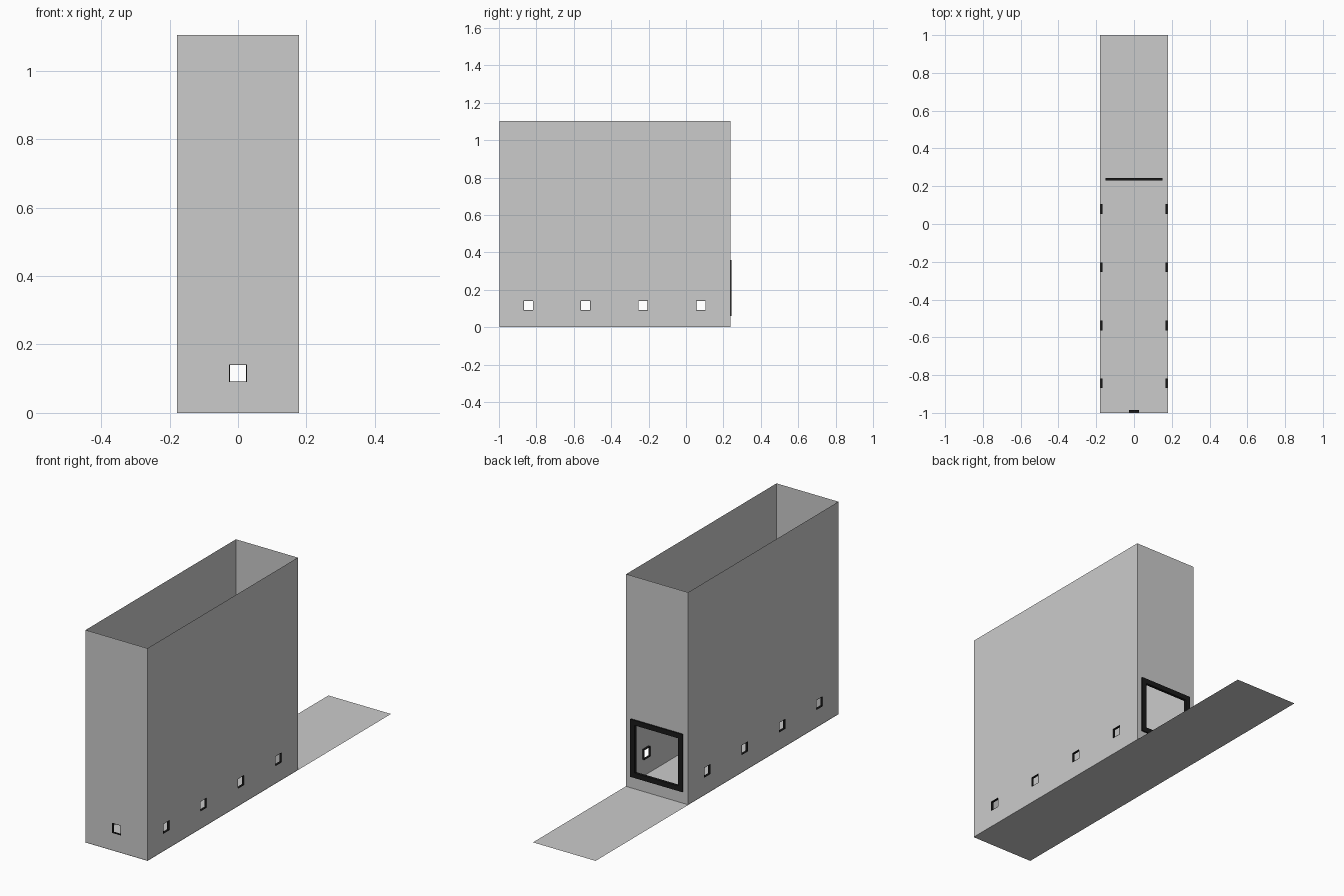
import bpy, bmesh
from mathutils import Vector

if "Cube" in bpy.data.objects:
    bpy.data.objects.remove(bpy.data.objects["Cube"])

X, Y0, Y1, H = 0.178, -0.998, 0.237, 1.104
WIN, WIN_Z = 0.026, 0.116
WIN_Y = [-0.843, -0.537, -0.229, 0.079]

black = bpy.data.materials.new("black_trim")
black.diffuse_color = (0.01, 0.01, 0.01, 1)
black.use_nodes = True
black.node_tree.nodes["Principled BSDF"].inputs["Base Color"].default_value = black.diffuse_color


def finish(name, bm, mat=None):
    bmesh.ops.remove_doubles(bm, verts=bm.verts[:], dist=1e-5)
    me = bpy.data.meshes.new(name)
    bm.to_mesh(me)
    bm.free()
    ob = bpy.data.objects.new(name, me)
    bpy.context.collection.objects.link(ob)
    if mat:
        me.materials.append(mat)
    return ob


def panel(name, place, a0, a1, b0, b1, holes, flip=False):
    """Thin sheet with square holes given as (centre_a, centre_b, half)."""
    bm = bmesh.new()
    aa = sorted({a0, a1} | {h[0] + s * h[2] for h in holes for s in (-1, 1)})
    bb = sorted({b0, b1} | {h[1] + s * h[2] for h in holes for s in (-1, 1)})
    for p, q in zip(aa, aa[1:]):
        for r, s in zip(bb, bb[1:]):
            ca, cb = (p + q) / 2, (r + s) / 2
            if any(abs(ca - h[0]) < h[2] and abs(cb - h[1]) < h[2] for h in holes):
                continue
            c = [(p, r), (q, r), (q, s), (p, s)]
            if flip:
                c.reverse()
            bm.faces.new([bm.verts.new(place(*v)) for v in c])
    return finish(name, bm)


def frame(name, centre, u, n, half, band, depth):
    """Square black frame facing along n."""
    bm = bmesh.new()
    c, u, n, w = Vector(centre), Vector(u), Vector(n), Vector((0, 0, 1))
    corners = [(-1, -1), (1, -1), (1, 1), (-1, 1)]
    loops = [[bm.verts.new(c + (u * i + w * j) * r + n * d) for i, j in corners]
             for r, d in ((half, -depth / 2), (half, depth / 2),
                          (half - band, depth / 2), (half - band, -depth / 2))]
    for k in range(4):
        A, B = loops[k], loops[(k + 1) % 4]
        for i in range(4):
            j = (i + 1) % 4
            bm.faces.new((A[i], A[j], B[j], B[i]))
    bmesh.ops.recalc_face_normals(bm, faces=bm.faces[:])
    return finish(name, bm, black)


# Base sheet running under the box and out behind it
panel("base_sheet", lambda a, b: (a, b, 0), -0.18, 0.18, -1, 1, [])

# Long side walls with small windows
for side, s in (("right", 1), ("left", -1)):
    panel(side + "_wall", lambda a, b: (s * X, a, b), Y0, Y1, 0, H,
          [(y, WIN_Z, WIN) for y in WIN_Y], flip=s < 0)
    for k, y in enumerate(WIN_Y):
        frame(f"{side}_window_frame_{k + 1}", (s * (X - 0.006), y, WIN_Z),
              (0, 1, 0), (1, 0, 0), WIN, 0.002, 0.012)

# Front wall with one window
panel("front_wall", lambda a, b: (a, Y0, b), -X, X, 0, H, [(0, WIN_Z, WIN)])
frame("front_window_frame", (0, Y0 + 0.006, WIN_Z), (1, 0, 0), (0, 1, 0),
      WIN, 0.002, 0.012)

# Back wall with the framed doorway
panel("back_wall", lambda a, b: (a, Y1, b), -X, X, 0, H, [(0, 0.21, 0.125)], flip=True)
frame("doorway_frame", (0, Y1, 0.21), (1, 0, 0), (0, 1, 0), 0.15, 0.026, 0.014)
